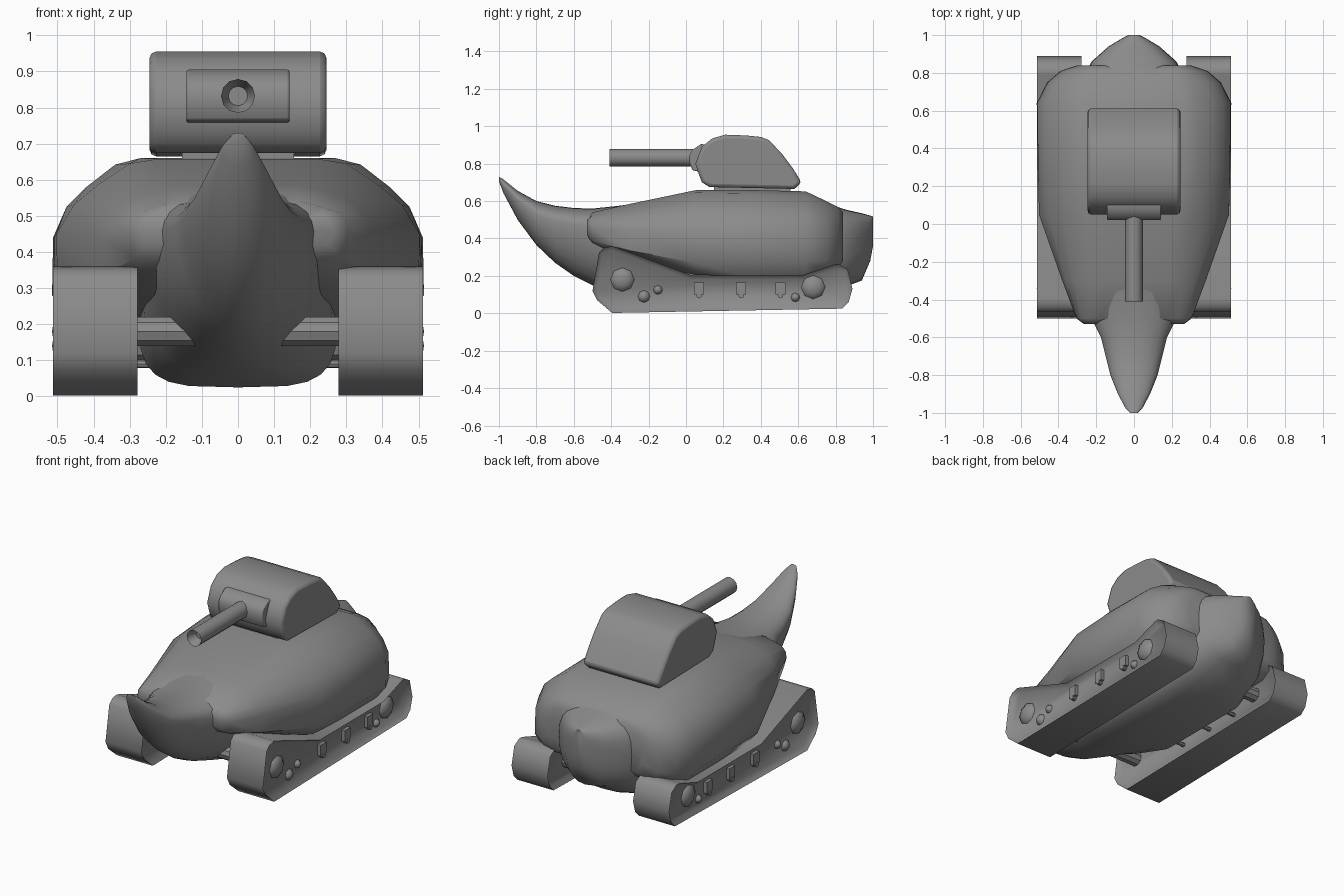
import bpy, bmesh
from math import cos, sin, pi, radians, copysign
from mathutils import Matrix

if "Cube" in bpy.data.objects:
    bpy.data.objects.remove(bpy.data.objects["Cube"])

grey = bpy.data.materials.new("dark_grey")
grey.diffuse_color = (.26, .26, .26, 1)
grey.use_nodes = True
grey.node_tree.nodes["Principled BSDF"].inputs["Base Color"].default_value = grey.diffuse_color


def finish(name, bm, angle=35, bevel=0, mirror=False):
    bmesh.ops.recalc_face_normals(bm, faces=bm.faces[:])
    me = bpy.data.meshes.new(name)
    bm.to_mesh(me)
    bm.free()
    me.materials.append(grey)
    ob = bpy.data.objects.new(name, me)
    bpy.context.collection.objects.link(ob)
    for p in me.polygons:
        p.use_smooth = True
    me.set_sharp_from_angle(angle=radians(angle))
    if bevel:
        m = ob.modifiers.new("bevel", 'BEVEL')
        m.width, m.segments, m.limit_method = bevel, 2, 'ANGLE'
        m.angle_limit = radians(50)
    if mirror:
        ob.modifiers.new("mirror", 'MIRROR')
    return ob


def loft(name, rings, angle=40):
    bm = bmesh.new()
    vs = [[bm.verts.new(c) for c in r] for r in rings]
    n = len(vs[0])
    for a, b in zip(vs, vs[1:]):
        for i in range(n):
            bm.faces.new((a[i], a[(i + 1) % n], b[(i + 1) % n], b[i]))
    bm.faces.new(vs[0])
    bm.faces.new(vs[-1])
    return finish(name, bm, angle)


def prism(name, yz, x0, x1, inset=None, **kw):
    """Extrude a side-view outline along x, optionally recessing both ends."""
    bm = bmesh.new()
    a = [bm.verts.new((x0, y, z)) for y, z in yz]
    b = [bm.verts.new((x1, y, z)) for y, z in yz]
    n = len(yz)
    for i in range(n):
        bm.faces.new((a[i], a[(i + 1) % n], b[(i + 1) % n], b[i]))
    ends = [bm.faces.new(a), bm.faces.new(b)]
    bmesh.ops.recalc_face_normals(bm, faces=bm.faces[:])
    if inset:
        for f in ends:
            bmesh.ops.inset_region(bm, faces=[f], thickness=inset[0])
            bmesh.ops.translate(bm, verts=f.verts[:], vec=-f.normal * inset[1])
    return finish(name, bm, **kw)


def rod(name, x0, x1, y, z, r, n=10):
    bm = bmesh.new()
    bmesh.ops.create_cone(bm, cap_ends=True, segments=n, radius1=r, radius2=r, depth=x1 - x0,
                          matrix=Matrix.Translation(((x0 + x1) / 2, y, z)) @ Matrix.Rotation(pi / 2, 4, 'Y'))
    return finish(name, bm, mirror=True)


def dome(name, x, y, z, r, depth):
    bm = bmesh.new()
    bmesh.ops.create_uvsphere(bm, u_segments=8, v_segments=6, radius=1,
                              matrix=Matrix.Translation((x, y, z)) @ Matrix.Diagonal((depth, r, r, 1))
                              @ Matrix.Rotation(pi / 2, 4, 'Y'))
    return finish(name, bm, 60, mirror=True)


# Central hull with the upswept prow: y, half width, bottom, widest z, top, upper and lower squareness
def oval(y, w, bot, mid, top, p, q, n=24):
    ring = []
    for i in range(n):
        c, s = cos(2 * pi * i / n), sin(2 * pi * i / n)
        h, e = (top - mid, p) if s > 0 else (mid - bot, q)
        ring.append((copysign(abs(c) ** e, c) * w, y, mid + copysign(abs(s) ** e, s) * h))
    return ring


loft("hull", [oval(*r) for r in (
    (-1, .02, .705, .718, .73, 1, 1), (-.975, .045, .64, .685, .715, 1, 1),
    (-.9, .085, .50, .61, .655, 1, 1), (-.8, .125, .365, .53, .60, 1, 1),
    (-.7, .15, .27, .495, .575, 1, 1), (-.6, .175, .20, .475, .563, 1, 1),
    (-.5, .225, .15, .45, .56, .9, 1), (-.34, .25, .095, .44, .577, .7, 1),
    (-.15, .265, .05, .34, .61, .6, .75),
    (.02, .275, .025, .24, .65, .52, .52), (.6, .275, .025, .24, .65, .52, .52),
    (.78, .265, .09, .32, .578, .62, .7), (.86, .225, .145, .38, .553, .68, .75),
    (.94, .135, .175, .42, .535, .8, .8), (.985, .06, .28, .44, .522, .8, .8),
    (1, .03, .36, .45, .518, .9, .9))], 50)


# Wide upper hull over the tracks: y, then half section from top to bottom
def section(y, *half):
    return [(x, y, z) for x, z in half] + [(-x, y, z) for x, z in reversed(half)]


loft("side_hull", [
    section(-.53, (.15, .49), (.23, .50), (.245, .495), (.26, .48), (.265, .46), (.255, .42), (.15, .42)),
    section(-.5, (.17, .54), (.24, .522), (.28, .508), (.3, .485), (.305, .45), (.285, .385), (.15, .37)),
    section(-.3, (.17, .585), (.25, .565), (.32, .535), (.36, .49), (.38, .44), (.365, .335), (.25, .28)),
    section(.05, (.22, .658), (.30, .645), (.39, .585), (.455, .53), (.503, .45), (.50, .27), (.44, .205)),
    section(.3, (.27, .66), (.34, .642), (.42, .58), (.475, .525), (.508, .44), (.51, .28), (.45, .2)),
    section(.64, (.27, .652), (.33, .63), (.42, .575), (.475, .525), (.512, .44), (.515, .28), (.45, .2)),
    section(.75, (.23, .60), (.30, .585), (.38, .54), (.42, .50), (.455, .43), (.46, .28), (.40, .205)),
    section(.81, (.22, .57), (.28, .56), (.33, .52), (.36, .48), (.385, .43), (.39, .30), (.34, .24)),
    section(.84, (.20, .54), (.24, .53), (.27, .50), (.29, .47), (.30, .43), (.30, .34), (.26, .28))], 45)

# Turret, mantlet and seat
prism("turret", [(.05, .80), (.07, .74), (.085, .70), (.125, .675), (.58, .665), (.618, .70), (.575, .77),
                 (.515, .85), (.445, .925), (.40, .943), (.32, .951), (.21, .955), (.14, .935), (.085, .89)],
      -.245, .245, angle=40, bevel=.018)
prism("turret_seat", [(.15, .63), (.15, .68), (.56, .68), (.56, .63)], -.155, .155)
prism("mantlet", [(.02, .80), (.035, .765), (.10, .75), (.13, .90), (.08, .905), (.035, .875), (.02, .85)],
      -.143, .143, angle=40, bevel=.006)

# Hollow gun barrel
bm = bmesh.new()
bmesh.ops.create_cone(bm, cap_ends=True, segments=12, radius1=.047, radius2=.047, depth=.49,
                      matrix=Matrix.Translation((0, -.165, .832)) @ Matrix.Rotation(pi / 2, 4, 'X'))
muzzle = min(bm.faces, key=lambda f: f.calc_center_median().y)
bmesh.ops.inset_region(bm, faces=[muzzle], thickness=.02)
bmesh.ops.translate(bm, verts=muzzle.verts[:], vec=(0, .06, 0))
finish("barrel", bm)

# Tracks with recessed sides
prism("track", [(-.465, .325), (-.44, .35), (-.395, .36), (.03, .203), (.62, .203), (.79, .26), (.82, .262),
                (.865, .235), (.89, .13), (.87, .06), (.835, .025), (-.395, .002), (-.475, .07), (-.50, .12)],
      .278, .513, inset=(.022, .025), angle=58, mirror=True)

# Wheels, rollers and axles
for y, z, r in ((-.34, .18, .07), (.68, .14, .07)):
    dome("wheel", .475, y, z, r, .04)
    rod("axle", .12, .34, y, z, .042)
for y, z, r in ((-.225, .09, .036), (-.15, .125, .027), (.585, .085, .027)):
    dome("roller", .475, y, z, r, .036)

# Suspension brackets
for y in (.07, .295, .505):
    prism("bracket", [(y - .027, .165), (y - .027, .10), (y + .027, .10), (y + .027, .165)],
          .46, .508, mirror=True)
    rod("bracket_pin", .46, .512, y, .095, .015, 8)
    rod("bracket_shaft", .24, .32, y, .09, .012, 8)
